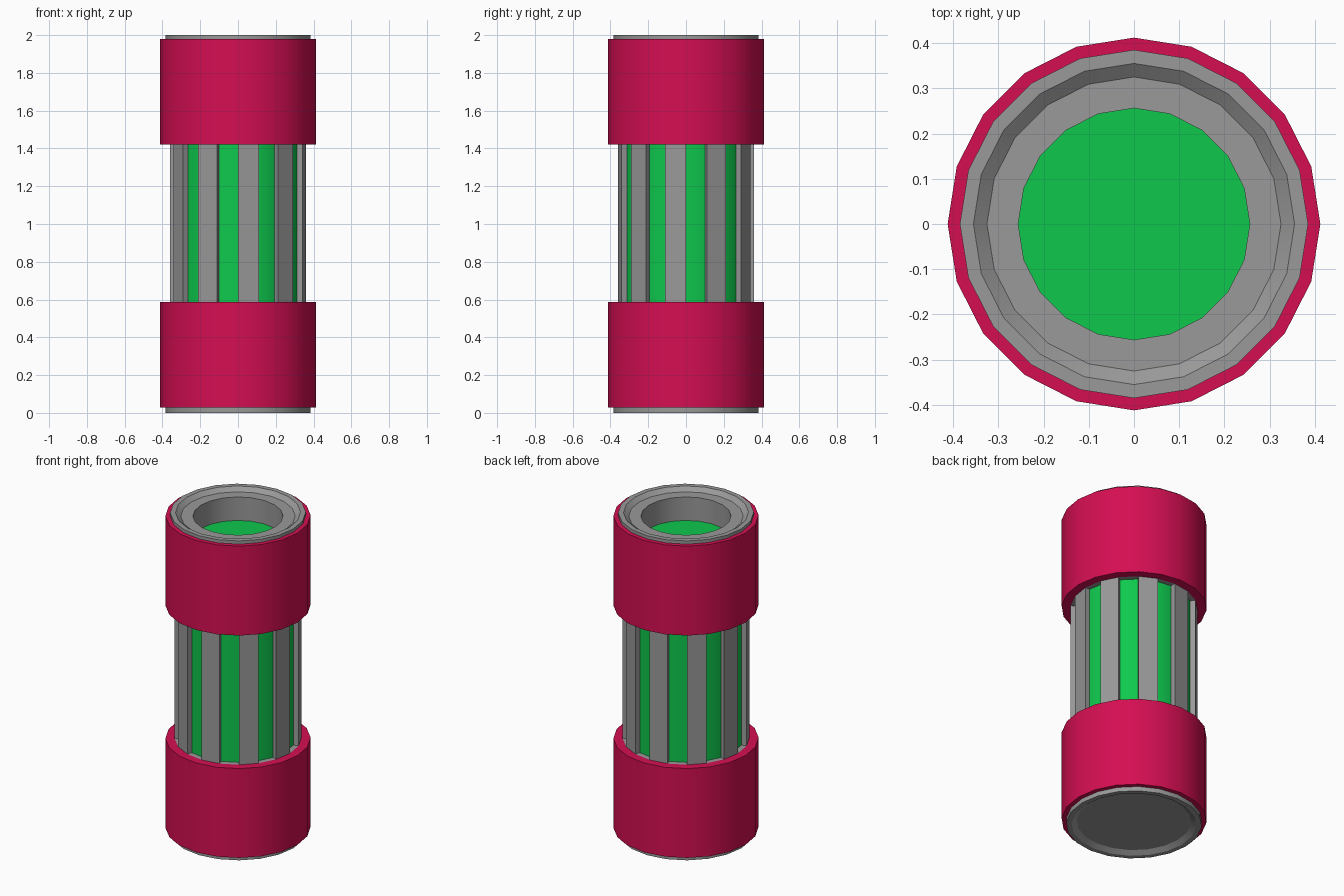
import bpy, bmesh, math

if "Cube" in bpy.data.objects:
    bpy.data.objects.remove(bpy.data.objects["Cube"])

N = 20
STEP = 2 * math.pi / N


def material(name, rgb):
    m = bpy.data.materials.new(name)
    m.diffuse_color = (*rgb, 1)
    m.use_nodes = True
    m.node_tree.nodes["Principled BSDF"].inputs["Base Color"].default_value = m.diffuse_color
    return m


grey = material("grey metal", (0.32, 0.32, 0.32))
red = material("crimson", (0.66, 0.0045, 0.085))
green = material("green", (0.0045, 0.58, 0.075))


def point(r, k, z):
    return (r * math.cos(k * STEP), r * math.sin(k * STEP), z)


def finish(bm, name, mat, smooth):
    me = bpy.data.meshes.new(name)
    bm.to_mesh(me)
    bm.free()
    ob = bpy.data.objects.new(name, me)
    bpy.context.collection.objects.link(ob)
    me.materials.append(mat)
    if smooth:
        bpy.ops.object.select_all(action='DESELECT')
        ob.select_set(True)
        bpy.context.view_layer.objects.active = ob
        bpy.ops.object.shade_smooth_by_angle(angle=math.radians(25))
    return ob


def lathe(name, profile, mat):
    """Turn an (r, z) profile around z; the profile runs upwards on the outside."""
    bm = bmesh.new()
    rings = []
    for r, z in profile:
        if r == 0:
            rings.append([bm.verts.new((0, 0, z))] * N)
        else:
            rings.append([bm.verts.new(point(r, k, z)) for k in range(N)])
    for a, b in zip(rings, rings[1:]):
        for k in range(N):
            n = (k + 1) % N
            quad = [a[k], a[n], b[n], b[k]]
            bm.faces.new(list(dict.fromkeys(quad)))
    return finish(bm, name, mat, True)


Z0, Z1 = 0.587, 1.42

# grey end fittings: closed base and open socket at the top
lathe("bottom_fitting", [(0, 0.02), (0.325, 0.02), (0.355, 0), (0.385, 0), (0.385, 0.03),
                         (0.36, 0.03), (0.36, Z0), (0, Z0)], grey)
lathe("top_fitting", [(0, Z1), (0.36, Z1), (0.36, 1.98), (0.385, 1.98), (0.385, 2), (0.355, 2),
                      (0.325, 1.977), (0.256, 1.977), (0.256, 1.83)], grey)

# crimson sleeves around both ends
for name, lo, hi, r_lo, r_hi in (("bottom_sleeve", 0.028, Z0, 0.385, 0.36),
                                 ("top_sleeve", Z1, 1.98, 0.36, 0.385)):
    lathe(name, [(r_lo, lo), (0.412, lo), (0.412, hi), (r_hi, hi)], red)

# green core seen between the ribs, and green floor of the socket
lathe("core", [(0.328, Z0), (0.328, Z1)], green)
lathe("socket_floor", [(0.256, 1.83), (0, 1.83)], green)

# ten grey ribs, one on every second side
bm = bmesh.new()
for k in range(1, N, 2):
    cols = [(0.328, k), (0.36, k), (0.36, k + 1), (0.328, k + 1)]
    low = [bm.verts.new(point(r, a, Z0)) for r, a in cols]
    top = [bm.verts.new(point(r, a, Z1)) for r, a in cols]
    for i in range(3):
        bm.faces.new((low[i], low[i + 1], top[i + 1], top[i]))
finish(bm, "ribs", grey, False)
